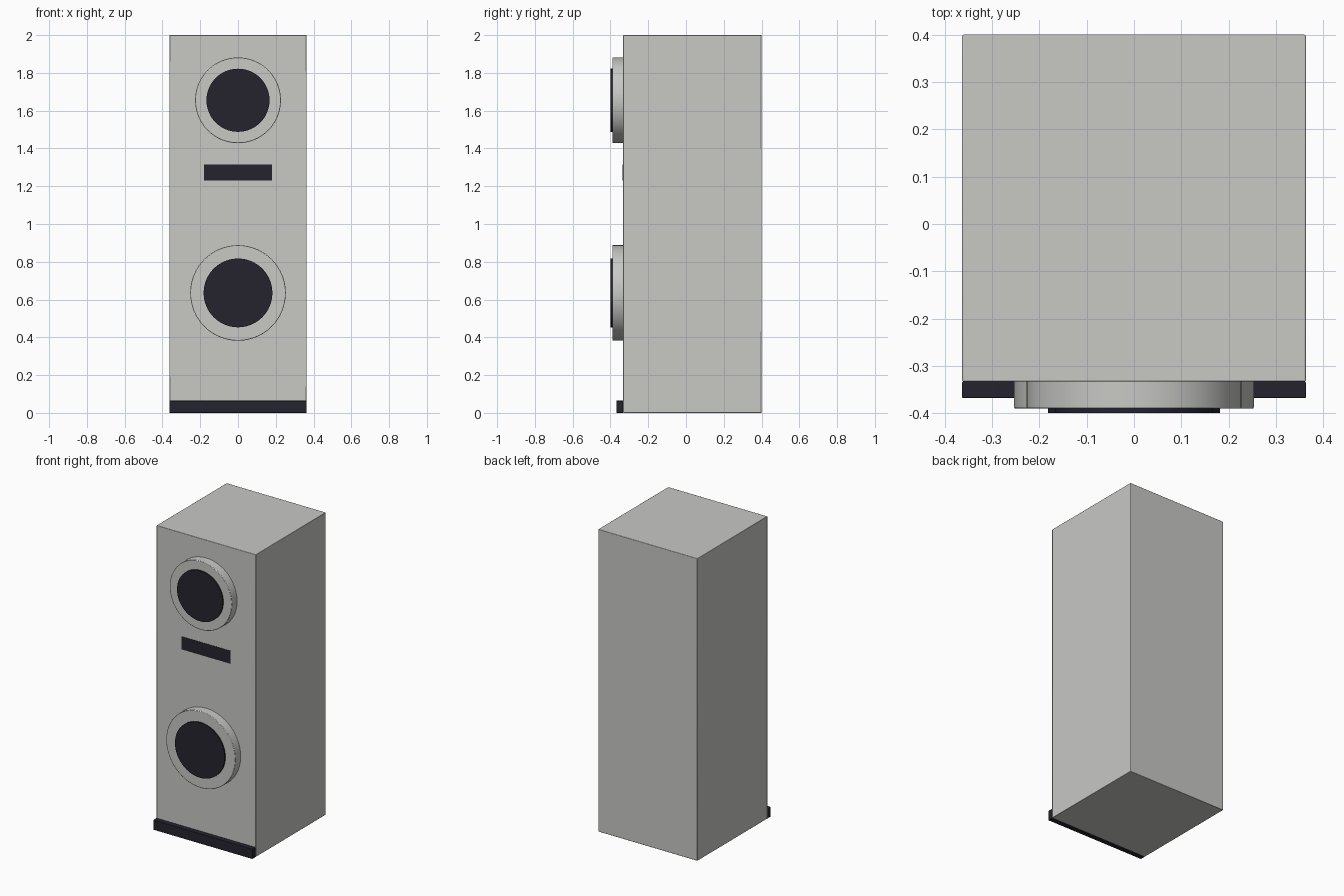
import bpy
import math

cube = bpy.data.objects.get("Cube")
if cube:
    bpy.data.objects.remove(cube, do_unlink=True)


def make_material(name, rgb):
    mat = bpy.data.materials.new(name)
    mat.use_nodes = True
    colour = (*rgb, 1.0)
    mat.diffuse_color = colour
    mat.node_tree.nodes["Principled BSDF"].inputs["Base Color"].default_value = colour
    return mat


grey = make_material("warm light grey", (0.58, 0.58, 0.56))
dark = make_material("dark blue black", (0.018, 0.017, 0.027))

FRONT = -0.333      # front face of the cabinet
RING_FRONT = -0.39  # front face of the driver rings


def finish(obj, name, mat, bevel):
    obj.name = name
    obj.data.materials.append(mat)
    if bevel:
        mod = obj.modifiers.new("soft edges", 'BEVEL')
        mod.width = bevel
        mod.segments = 2
        mod.limit_method = 'ANGLE'
    bpy.ops.object.shade_smooth_by_angle(angle=math.radians(30))
    return obj


def box(name, mat, width, y_range, z_range, bevel=0.0):
    (y0, y1), (z0, z1) = y_range, z_range
    bpy.ops.mesh.primitive_cube_add(size=1, location=(0, (y0 + y1) / 2, (z0 + z1) / 2))
    obj = bpy.context.object
    obj.scale = (width, y1 - y0, z1 - z0)
    bpy.ops.object.transform_apply(location=False, rotation=False, scale=True)
    return finish(obj, name, mat, bevel)


def disc(name, mat, radius, y_range, z, bevel=0.0):
    y0, y1 = y_range
    bpy.ops.mesh.primitive_cylinder_add(
        vertices=64, radius=radius, depth=y1 - y0,
        location=(0, (y0 + y1) / 2, z), rotation=(math.pi / 2, 0, 0))
    return finish(bpy.context.object, name, mat, bevel)


# Cabinet, front plinth strip and flush slot
box("cabinet", grey, 0.726, (FRONT, 0.4), (0, 2), 0.003)
box("plinth_strip", dark, 0.726, (-0.368, FRONT), (0, 0.065), 0.002)
box("port_slot", dark, 0.36, (FRONT - 0.002, FRONT + 0.004), (1.23, 1.315))

# Two drivers: raised ring with a dark cone face
for label, z, ring_radius, cone_radius in (("upper", 1.655, 0.227, 0.167),
                                           ("lower", 0.635, 0.253, 0.182)):
    disc(label + "_driver_ring", grey, ring_radius, (RING_FRONT, FRONT + 0.005), z, 0.003)
    disc(label + "_driver_cone", dark, cone_radius, (-0.399, RING_FRONT + 0.005), z)
